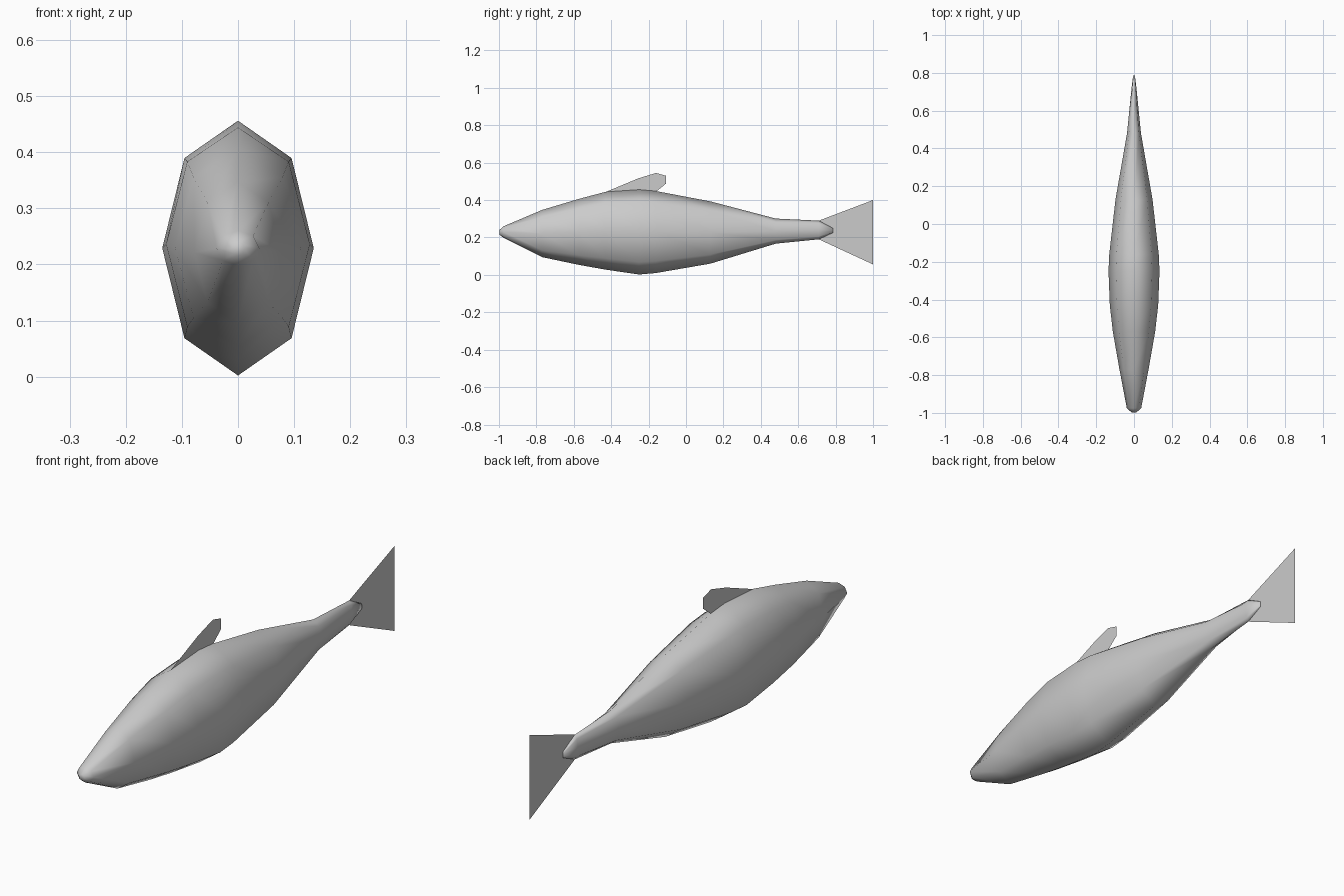
import bpy, bmesh
from math import sin, cos, pi

if "Cube" in bpy.data.objects:
    bpy.data.objects.remove(bpy.data.objects["Cube"])


def make_object(name, bm, smooth):
    bmesh.ops.recalc_face_normals(bm, faces=bm.faces)
    for f in bm.faces:
        f.smooth = smooth
    mesh = bpy.data.meshes.new(name)
    bm.to_mesh(mesh)
    bm.free()
    obj = bpy.data.objects.new(name, mesh)
    bpy.context.collection.objects.link(obj)
    return obj


def flat_fin(name, outline):
    bm = bmesh.new()
    bm.faces.new([bm.verts.new((0, y, z)) for y, z in outline])
    return make_object(name, bm, False)


# Body: eight-sided elliptical rings (y, half width, bottom z, top z)
stations = [
    (-0.998, 0.012, 0.215, 0.24), (-0.975, 0.038, 0.198, 0.26),
    (-0.77, 0.077, 0.095, 0.347), (-0.57, 0.112, 0.053, 0.407),
    (-0.43, 0.128, 0.028, 0.444), (-0.25, 0.135, 0.002, 0.456),
    (-0.16, 0.131, 0.01, 0.448), (0.13, 0.098, 0.06, 0.393),
    (0.48, 0.037, 0.167, 0.301), (0.71, 0.014, 0.19, 0.29),
    (0.785, 0.005, 0.225, 0.25),
]
SIDES = 8
bm = bmesh.new()
rings = []
for y, w, low, high in stations:
    mid, h = (low + high) / 2, (high - low) / 2
    rings.append([bm.verts.new((w * sin(2 * pi * i / SIDES), y,
                                mid + h * cos(2 * pi * i / SIDES)))
                  for i in range(SIDES)])
for a, b in zip(rings, rings[1:]):
    for i in range(SIDES):
        j = (i + 1) % SIDES
        bm.faces.new((a[i], a[j], b[j], b[i]))
bm.faces.new(rings[0])
bm.faces.new(rings[-1])
make_object("body", bm, True)

# Dorsal fin: thin sheet sweeping back from the top of the body
flat_fin("dorsal_fin", [(-0.43, 0.443), (-0.255, 0.516), (-0.16, 0.545),
                        (-0.108, 0.53), (-0.108, 0.487), (-0.16, 0.445)])

# Tail fin: thin flared sheet
flat_fin("tail_fin", [(0.71, 0.29), (1.0, 0.4), (1.0, 0.056), (0.71, 0.19)])
